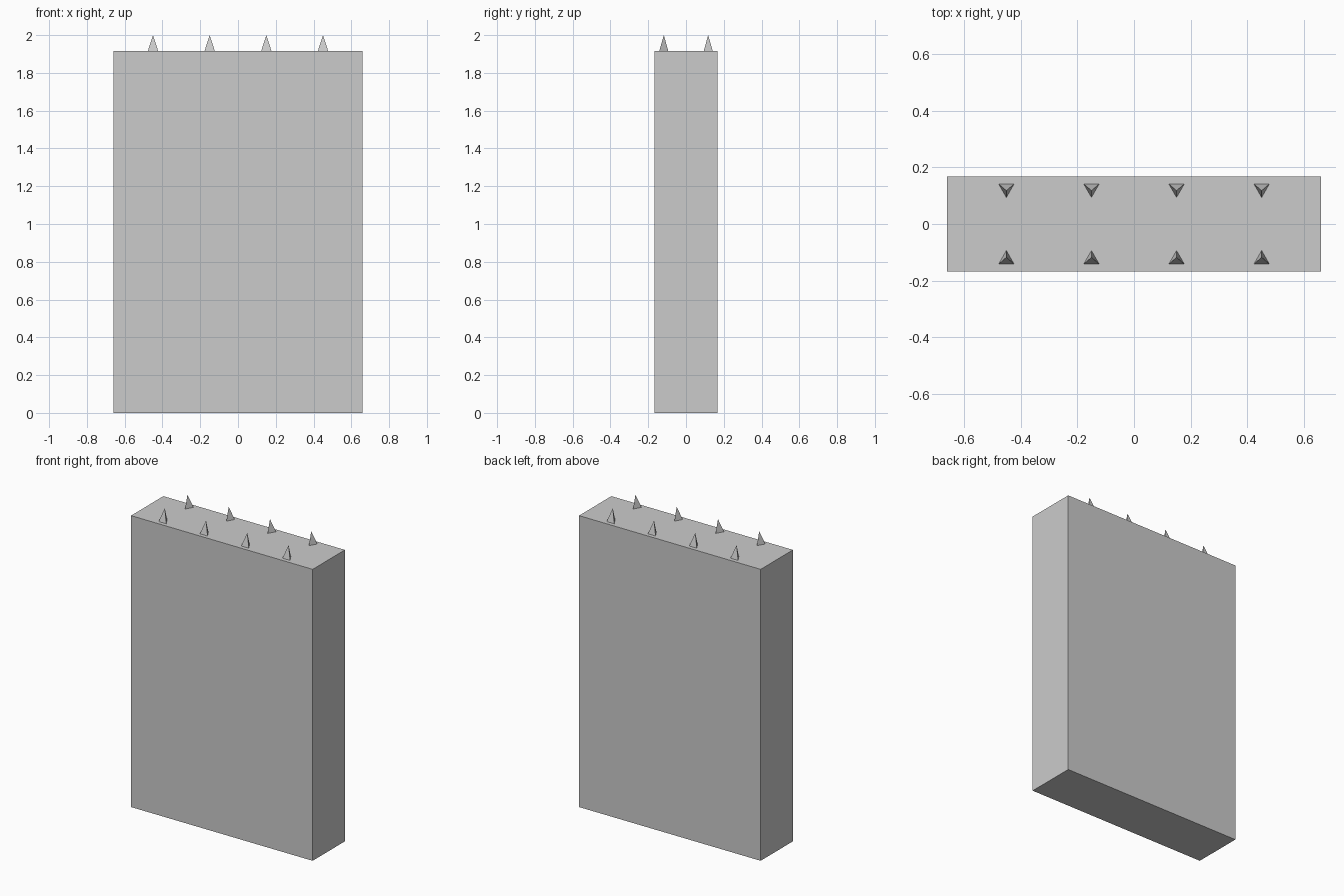
import bpy, bmesh

if "Cube" in bpy.data.objects:
    bpy.data.objects.remove(bpy.data.objects["Cube"])

W, D, TOP, TIP = 1.32, 0.335, 1.915, 2.0


def make_object(name, bm):
    bmesh.ops.recalc_face_normals(bm, faces=bm.faces)
    mesh = bpy.data.meshes.new(name)
    bm.to_mesh(mesh)
    bm.free()
    obj = bpy.data.objects.new(name, mesh)
    bpy.context.collection.objects.link(obj)
    return obj


# Main slab
bm = bmesh.new()
bmesh.ops.create_cube(bm, size=1)
for v in bm.verts:
    v.co = (v.co.x * W, v.co.y * D, (v.co.z + 0.5) * TOP)
make_object("wall_slab", bm)


# Three-sided spike: flat side outward, corner toward the middle of the slab
def spike(name, x, side):
    bm = bmesh.new()
    half, y = 0.0275, 0.1175 * side
    outer, inner = y + 0.024 * side, y - 0.024 * side
    base = [bm.verts.new(p) for p in ((x - half, outer, TOP),
                                      (x + half, outer, TOP),
                                      (x, inner, TOP))]
    apex = bm.verts.new((x, y, TIP))
    bm.faces.new(base)
    for i in range(3):
        bm.faces.new((base[i], base[(i + 1) % 3], apex))
    make_object(name, bm)


# Two rows of four spikes
for row, side in (("front", -1), ("back", 1)):
    for i in range(4):
        spike(f"{row}_spike_{i + 1}", -0.45 + 0.3 * i, side)
